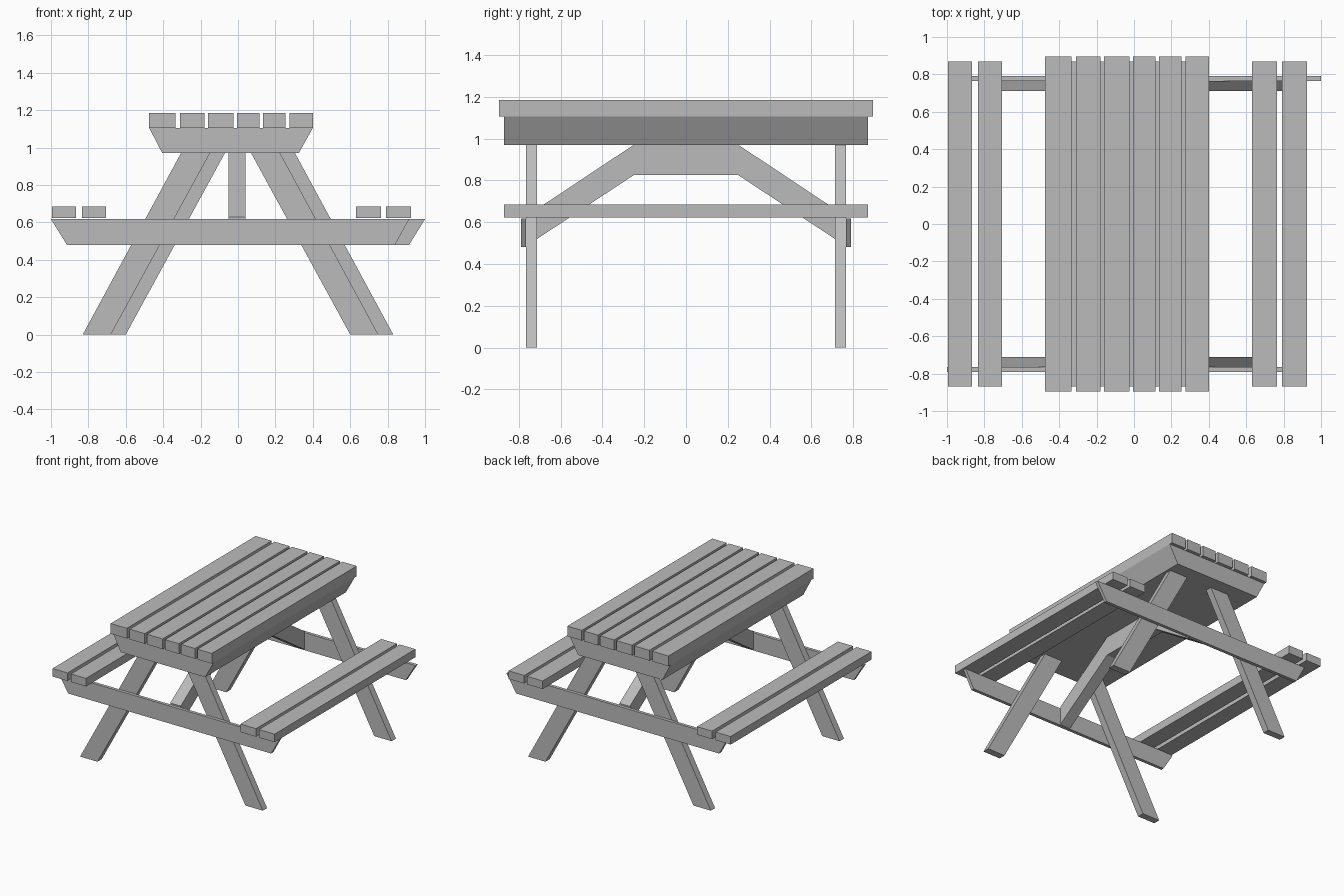
import bpy, bmesh
from mathutils import Vector

cube = bpy.data.objects.get("Cube")
if cube:
    bpy.data.objects.remove(cube, do_unlink=True)

wood = bpy.data.materials.new("plain_grey_wood")
wood.use_nodes = True
GREY = (0.5, 0.5, 0.5, 1)
wood.diffuse_color = GREY
wood.node_tree.nodes["Principled BSDF"].inputs["Base Color"].default_value = GREY


def prism(name, profile, axis, start, end):
    """Extrude a flat outline along x (outline is y, z) or y (outline is x, z)."""
    def place(p, d):
        return (d, p[0], p[1]) if axis == "x" else (p[0], d, p[1])
    bm = bmesh.new()
    face = bm.faces.new([bm.verts.new(place(p, start)) for p in profile])
    ext = bmesh.ops.extrude_face_region(bm, geom=[face])
    moved = [g for g in ext["geom"] if isinstance(g, bmesh.types.BMVert)]
    shift = Vector(place((0, 0), end - start))
    bmesh.ops.translate(bm, verts=moved, vec=shift)
    bmesh.ops.recalc_face_normals(bm, faces=bm.faces)
    mesh = bpy.data.meshes.new(name)
    bm.to_mesh(mesh)
    bm.free()
    mesh.materials.append(wood)
    obj = bpy.data.objects.new(name, mesh)
    bpy.context.collection.objects.link(obj)
    return obj


def plank(name, x0, x1, z0, z1, half):
    return prism(name, [(x0, z0), (x1, z0), (x1, z1), (x0, z1)], "y", -half, half)


# Table top slats
for i, (x0, x1) in enumerate([(-0.475, -0.335), (-0.31, -0.18), (-0.16, -0.025),
                              (-0.005, 0.115), (0.135, 0.255), (0.275, 0.40)]):
    plank(f"top_slat_{i + 1}", x0, x1, 1.105, 1.185, 0.895)

# Tapered block under the top
prism("top_support", [(-0.405, 0.97), (0.325, 0.97), (0.40, 1.105), (-0.475, 1.105)],
      "y", -0.87, 0.87)

# Bench slats
for i, (x0, x1) in enumerate([(-0.995, -0.865), (-0.835, -0.705),
                              (0.63, 0.765), (0.79, 0.925)]):
    plank(f"bench_slat_{i + 1}", x0, x1, 0.622, 0.685, 0.87)

# End frames: the back one is the front one turned half round
beam = [(-0.915, 0.48), (0.84, 0.48), (0.915, 0.617), (-1.0, 0.617)]
legs = {"right": [(-0.83, 0), (-0.68, 0), (-0.15, 0.97), (-0.305, 0.97)],
        "left": [(0.60, 0), (0.75, 0), (0.225, 0.97), (0.07, 0.97)]}
for end, s in (("front", 1), ("back", -1)):
    prism(f"{end}_cross_beam", [(s * x, z) for x, z in beam], "y", -0.79 * s, -0.765 * s)
    for side, outline in legs.items():
        if s < 0:
            side = "left" if side == "right" else "right"
        prism(f"{end}_{side}_leg", [(s * x, z) for x, z in outline],
              "y", -0.765 * s, -0.712 * s)

# Central brace, from the beams up to the top
half_brace = [(0.25, 0.97), (0.765, 0.628), (0.765, 0.485), (0.25, 0.825)]
brace = half_brace + [(-y, z) for y, z in reversed(half_brace)]
prism("centre_brace", brace, "x", -0.05, 0.04)
